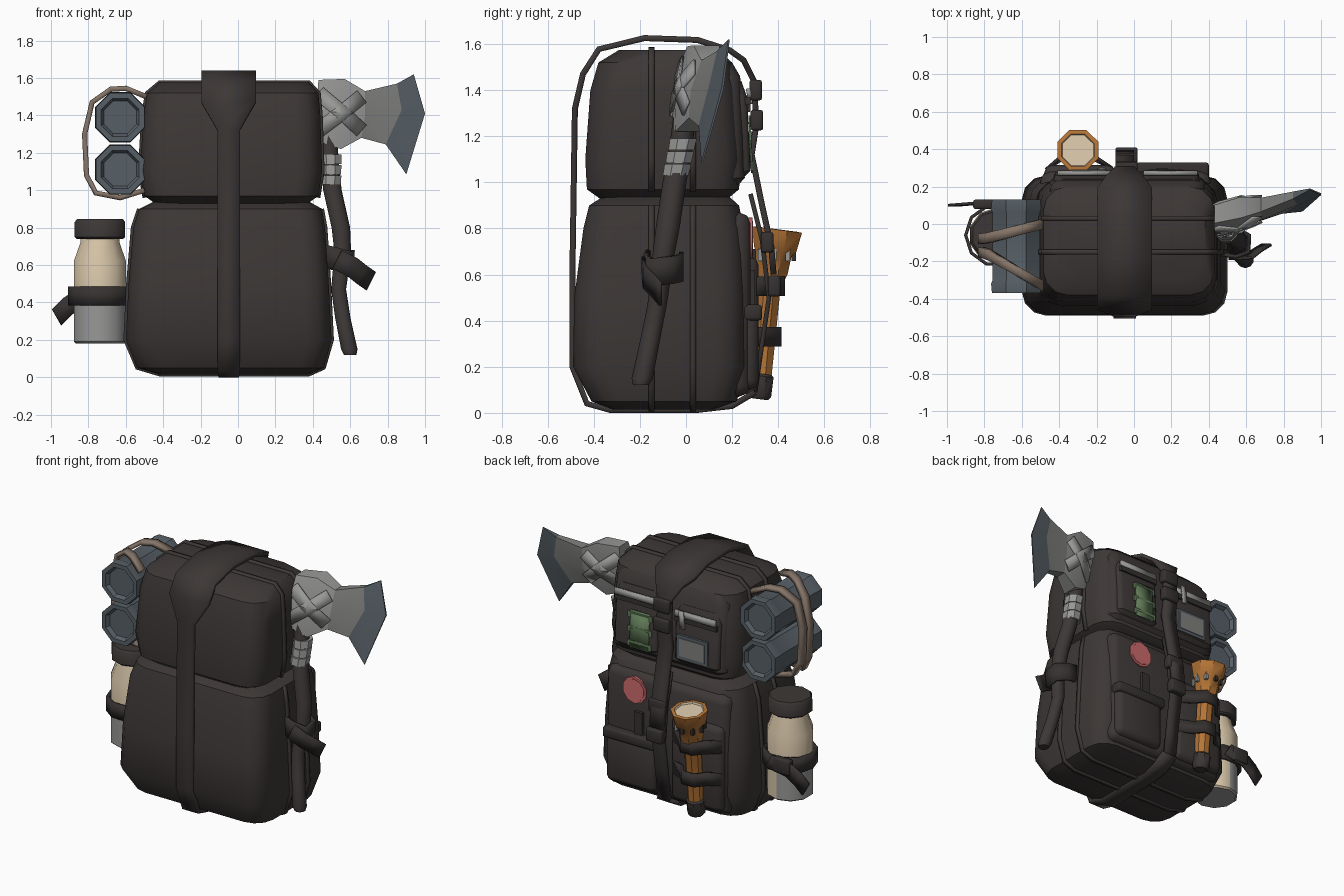
import bpy, bmesh, math
from mathutils import Vector

if "Cube" in bpy.data.objects:
    bpy.data.objects.remove(bpy.data.objects["Cube"])


def material(name, r, g, b):
    m = bpy.data.materials.new(name)
    m.use_nodes = True
    m.diffuse_color = (r, g, b, 1)
    m.node_tree.nodes["Principled BSDF"].inputs["Base Color"].default_value = (r, g, b, 1)
    return m


CLOTH = material("dark cloth", .046, .039, .037)
STRAP = material("dark webbing", .036, .031, .03)
SLATE = material("slate blue", .096, .117, .134)
TAN = material("tan leather", .235, .175, .137)
LIGHT = material("light grey wrap", .315, .315, .31)
GREY = material("steel grey", .215, .215, .21)
ORANGE = material("orange", .47, .18, .038)
CREAM = material("cream", .69, .57, .4)
RED = material("red", .61, .145, .15)
GREEN = material("green", .12, .2, .098)


def finish(name, bm, mats, angle=38):
    bmesh.ops.recalc_face_normals(bm, faces=bm.faces)
    me = bpy.data.meshes.new(name)
    bm.to_mesh(me)
    bm.free()
    for m in mats:
        me.materials.append(m)
    ob = bpy.data.objects.new(name, me)
    bpy.context.collection.objects.link(ob)
    bpy.ops.object.select_all(action='DESELECT')
    ob.select_set(True)
    bpy.context.view_layer.objects.active = ob
    bpy.ops.object.shade_smooth_by_angle(angle=math.radians(angle))
    return ob


def loft(name, rings, mats, bands=None):
    """Skin a list of point rings; bands gives a material slot per band."""
    bm = bmesh.new()
    vs = [[bm.verts.new(p) for p in ring] for ring in rings]
    n = len(vs[0])
    bands = bands or [0] * (len(vs) - 1)
    for a, b, slot in zip(vs, vs[1:], bands):
        for i in range(n):
            j = (i + 1) % n
            bm.faces.new((a[i], a[j], b[j], b[i])).material_index = slot
    bm.faces.new(vs[0]).material_index = bands[0]
    bm.faces.new(vs[-1]).material_index = bands[-1]
    return finish(name, bm, mats)


def tube(name, stations, mats, bands=None, axis=(0, 0, 1), sides=10):
    """Stations are (x, y, z, radius); rings stand square to the axis."""
    w = Vector(axis).normalized()
    u = Vector((1, 0, 0))
    v = w.cross(u).normalized()
    turn = [(i + .5) * math.tau / sides for i in range(sides)]
    rings = [[Vector(s[:3]) + s[3] * (u * math.cos(t) + v * math.sin(t)) for t in turn]
             for s in stations]
    return loft(name, rings, mats, bands)


def soft_bag(name, levels, corner=.13):
    """Levels are (z, x0, x1, y0, y1) rounded rectangles."""
    rings = []
    for z, x0, x1, y0, y1 in levels:
        ring = []
        for k, (cx, cy) in enumerate([(x1 - corner, y1 - corner), (x0 + corner, y1 - corner),
                                      (x0 + corner, y0 + corner), (x1 - corner, y0 + corner)]):
            for step in range(4):
                t = math.radians(90 * k + 30 * step)
                ring.append((cx + corner * math.cos(t), cy + corner * math.sin(t), z))
        rings.append(ring)
    return loft(name, rings, [CLOTH])


def ribbon(name, path, width, mat, axis=(1, 0, 0), thick=.02, closed=False):
    """Flat strap along a path; width is one number or one per point."""
    a = Vector(axis).normalized()
    widths = width if isinstance(width, list) else [width] * len(path)
    bm = bmesh.new()
    rows = [[bm.verts.new(Vector(p) + a * w * s / 2) for s in (-1, 1)]
            for p, w in zip(path, widths)]
    for p, q in zip(rows, rows[1:] + rows[:1] if closed else rows[1:]):
        bm.faces.new((p[0], p[1], q[1], q[0]))
    ob = finish(name, bm, [mat], 25)
    mod = ob.modifiers.new("thickness", 'SOLIDIFY')
    mod.thickness, mod.offset = thick, 0
    return ob


def box(name, x, y, z, mat, bevel=0):
    """Box from (low, high) ranges, optionally bevelled."""
    bm = bmesh.new()
    bmesh.ops.create_cube(bm, size=1)
    for v in bm.verts:
        v.co = [(r[0] + r[1]) / 2 + c * (r[1] - r[0]) for r, c in zip((x, y, z), v.co)]
    if bevel:
        bmesh.ops.bevel(bm, geom=bm.edges[:], offset=bevel, segments=2, affect='EDGES', profile=.5)
    return finish(name, bm, [mat], 50)


# Main bag bodies
soft_bag("lower_bag", [(.015, -.42, .38, -.32, .12), (.05, -.54, .46, -.41, .22),
                       (.2, -.6, .5, -.49, .26), (.5, -.585, .485, -.485, .26),
                       (.8, -.56, .465, -.445, .25), (.9, -.53, .45, -.42, .23),
                       (.945, -.44, .37, -.35, .18)])
soft_bag("upper_bag", [(.92, -.43, .36, -.36, .17), (.97, -.5, .43, -.43, .23),
                       (1.1, -.525, .45, -.437, .24), (1.4, -.505, .44, -.415, .22),
                       (1.52, -.485, .43, -.38, .2), (1.575, -.42, .38, -.29, .14)])

# Raised seams that run over the sides
for i, y in enumerate((-.15, .03)):
    ribbon(f"upper_seam_{i}", [(-.5, y, .96), (-.525, y, 1.1), (-.508, y, 1.4), (-.488, y, 1.52),
           (-.42, y, 1.577), (.38, y, 1.577), (.433, y, 1.52), (.443, y, 1.4),
           (.453, y, 1.1), (.43, y, .96)], .025, CLOTH, (0, 1, 0))
    ribbon(f"lower_seam_{i}", [(.45, y, .9), (.468, y, .8), (.488, y, .5), (.503, y, .2),
           (.46, y, .05), (.38, y, .015), (-.42, y, .015), (-.54, y, .05), (-.603, y, .2),
           (-.588, y, .5), (-.563, y, .8), (-.53, y, .9)], .025, CLOTH, (0, 1, 0))

# Long strap: bottom, front, over the wide top pad, then down the back
strap_yz = [(.3, .09), (.2, .03), (.05, .013), (-.33, .013), (-.43, .04), (-.493, .2),
            (-.493, .6), (-.482, 1.32), (-.447, 1.47), (-.378, 1.578), (-.18, 1.626), (.05, 1.618),
            (.19, 1.573), (.25, 1.53), (.295, 1.44), (.305, 1.25), (.285, 1.12), (.33, .9),
            (.37, .72), (.38, .6)]
ribbon("long_strap", [(-.05, y, z) for y, z in strap_yz],
       [.11] * 4 + [.12] * 4 + [.29] * 5 + [.2] + [.1] * 6, CLOTH, thick=.026)
ribbon("lower_back_strap", [(-.05, y, z) for y, z in
       [(.3, .09), (.33, .3), (.36, .5), (.33, .75), (.28, .95)]], .09, STRAP)
for i, (y, z) in enumerate([(.3, 1.4), (.305, 1.27), (.35, .74), (.38, .55)]):
    box(f"buckle_{i}", (-.1, .02), (y - .025, y + .03), (z - .045, z + .045), STRAP, .012)

# Back pockets, leaning so that they stand out further at the bottom
soft_bag("upper_back_panel", [(.98, -.42, .36, .0, .22), (1.02, -.46, .39, .0, .255),
                              (1.2, -.46, .39, .0, .25), (1.46, -.45, .38, .0, .235),
                              (1.52, -.41, .35, .0, .2)], .06)
box("lower_back_panel", (-.5, .41), (.12, .28), (.07, .87), CLOTH, .05)
for side, x0, x1, z in (("left", .03, .35, 1.37), ("right", -.43, -.1, 1.34)):
    soft_bag(f"upper_pocket_{side}", [(1.02, x0 + .02, x1 - .02, .14, .25),
             (1.05, x0, x1, .14, .28), (z, x0, x1, .14, .265),
             (z + .07, x0 + .02, x1 - .02, .14, .24)], .03)
    ribbon(f"zipper_{side}", [(x0 + .02, .273, z + .018), (x1 - .01, .273, z + .018)],
           .04, LIGHT, (0, -.2, 1), .02)
    box(f"zipper_edge_{side}", (x0 + .01, x1 - .01), (.25, .279), (z - .035, z), STRAP)
box("lower_pocket_right", (-.48, -.1), (.2, .315), (.1, .68), CLOTH, .04)
box("lower_pocket_left", (.02, .39), (.2, .315), (.1, .46), CLOTH, .04)
box("pocket_flap", (.01, .4), (.24, .33), (.4, .47), STRAP, .015)
box("side_loop_strap", (.12, .18), (.24, .3), (.47, .62), STRAP)

# Patches and zipper pull
ribbon("green_patch", [(.15, .275, 1.29), (.15, .287, 1.04)], .14, GREEN, thick=.009)
for i, z in enumerate((1.07, 1.165, 1.26)):
    y = .283 - (z - 1.07) * .05
    box(f"green_patch_tab_{i}", (.06, .24), (y, y + .007), (z - .02, z + .02), GREEN)
box("grey_patch_border", (-.36, -.13), (.27, .286), (1.06, 1.22), SLATE)
box("grey_patch", (-.34, -.15), (.272, .291), (1.08, 1.2), GREY)
ribbon("zipper_pull", [(-.17, .295, 1.39), (-.18, .295, 1.27)], .035, LIGHT, thick=.01)
tube("red_patch", [(.185, .27, .757, .09), (.185, .288, .757, .09), (.185, .288, .757, .075),
                   (.185, .291, .757, .075)], [RED], axis=(0, 1, 0))

# Bed rolls with recessed ends
for i, z in enumerate((1.39, 1.11)):
    tube(f"bed_roll_{i}", [(-.63, y, z, r) for y, r in
         [(-.345, .095), (-.37, .11), (-.37, .14), (-.32, .145), (-.3, .137), (.06, .137),
          (.08, .145), (.13, .14), (.13, .11), (.105, .095)]], [SLATE], axis=(0, 1, 0), sides=8)
loop_xz = [(-.49, 1.5), (-.6, 1.545), (-.68, 1.54), (-.78, 1.47), (-.82, 1.3), (-.81, 1.08),
           (-.76, .985), (-.63, .96), (-.5, 1.0)]
for i, (base, spread) in enumerate([(0, -.08), (-.33, .18)]):
    path = [(x, base + spread * min(1, max(0, -.49 - x) / .31), z) for x, z in loop_xz]
    ribbon(f"roll_strap_{i}", path, .055, TAN, (0, 1, 0), .028)

# Bottle with a two-tone base, and its strap
bx, by = -.738, -.06
bottle = tube("bottle", [(bx, by, z, r) for z, r in
              [(.18, .135), (.19, .147), (.43, .147), (.62, .147), (.72, .11), (.76, .108)]],
              [LIGHT, CREAM], [0, 0, 1, 1, 1])
for face in bottle.data.polygons:
    if face.normal.y > .3 and face.normal.x > -.2:
        face.material_index = 1
tube("bottle_cap", [(bx, by, z, r) for z, r in
     [(.74, .13), (.75, .142), (.83, .142), (.845, .13)]], [CLOTH])
ribbon("bottle_strap", [(bx + .162 * math.cos(k * math.tau / 10),
       by + .162 * math.sin(k * math.tau / 10), .435) for k in range(10)],
       .1, STRAP, (0, 0, 1), .018, True)
box("bottle_strap_anchor", (-.62, -.54), (-.14, .02), (.39, .48), STRAP)
ribbon("bottle_strap_tail", [(-.7, .115, .45), (-.85, .11, .42), (-.91, .105, .38),
       (-.97, .1, .32)], .1, STRAP, (-.5, 0, .87), .015)
box("bottle_buckle", (-.86, -.74), (.08, .13), (.39, .49), STRAP, .012)

# Torch with retaining bands
tx = -.3
tube("torch", [(tx, .315, .06, .045), (tx, .316, .075, .058), (tx, .325, .16, .06),
               (tx, .326, .17, .05), (tx, .36, .55, .055), (tx, .372, .61, .075),
               (tx, .38, .69, .085), (tx, .387, .71, .1), (tx, .395, .795, .118),
               (tx, .395, .797, .095), (tx, .394, .785, .09)],
     [CLOTH, ORANGE, CREAM], [0, 0, 0] + [1] * 6 + [2], (0, .13, 1), 8)
for k in range(8):
    t = k * math.tau / 8
    x, y = tx + .085 * math.cos(t), .382 + .085 * math.sin(t)
    box(f"torch_notch_{k}", (x - .01, x + .01), (y - .01, y + .01), (.66, .71),
        LIGHT if math.cos(t) > .3 else STRAP)
for i, (y, z) in enumerate([(.36, .55), (.345, .33)]):
    ribbon(f"torch_band_{i}", [(-.47, .29, z), (-.39, y, z), (-.34, y + .06, z),
           (-.26, y + .06, z), (-.21, y, z), (-.12, .3, z)], .085, STRAP, (0, 0, 1))

# Axe handle and grip bands
tube("axe_handle", [(.48, 0, 1.32, .05), (.495, -.03, 1.1, .05), (.505, -.05, 1, .052),
     (.55, -.08, .8, .052), (.56, -.1, .67, .047), (.538, -.125, .47, .042),
     (.56, -.155, .32, .043), (.595, -.19, .15, .046), (.6, -.195, .12, .035)], [CLOTH])
for i, z in enumerate((1.03, 1.085, 1.14)):
    tube(f"grip_band_{i}", [(.493 + i * .002, -.045 + i * .012, z, .06),
         (.495, -.035 + i * .012, z + .05, .063)], [LIGHT], sides=8)


# Axe head: columns of (x, z) top/middle/bottom points with a half thickness
def head_y(x, z):
    return .02 + (x - .45) * .25 + (z - 1.4) * .2


columns = [([(.43, 1.59), (.42, 1.43), (.43, 1.26)], .075),
           ([(.57, 1.595), (.55, 1.4), (.55, 1.22)], .087),
           ([(.68, 1.53), (.68, 1.4), (.66, 1.28)], .057),
           ([(.85, 1.57), (.875, 1.43), (.79, 1.245)], .03),
           ([(.94, 1.62), (1, 1.41), (.9, 1.085)], .005)]
rings = []
for pts, t in columns:
    shape = (.65, 1, .65)
    front = [(x, head_y(x, z) - t * k, z) for (x, z), k in zip(pts, shape)]
    back = [(x, head_y(x, z) + t * k, z) for (x, z), k in zip(pts, shape)]
    rings.append(front + back[::-1])
loft("axe_head", rings, [LIGHT, GREY, SLATE], [0, 0, 1, 2])
for side in (-1, 1):
    for i, (za, zb) in enumerate([(1.52, 1.32), (1.32, 1.5)]):
        path = [(x, head_y(x, z) + side * t, z) for x, z, t in
                [(.43, za, .065), (.55, (za + zb) / 2, .088), (.66, zb, .057)]]
        rise = zb - za
        ribbon(f"head_wrap_{i}_{side}", path, .08, LIGHT,
               (rise, .25 * rise - .046, -.23), .012)

# Strap that holds the axe handle
ribbon("axe_strap", [(.46, -.02, .64), (.54, -.02, .63), (.61, -.06, .62), (.61, -.15, .61),
       (.54, -.175, .63), (.46, -.16, .65)], .12, STRAP, (.1, 0, 1))
ribbon("axe_strap_tail", [(.53, -.185, .63), (.61, -.18, .59), (.66, -.14, .55),
       (.71, -.11, .515)], .11, STRAP, (.45, 0, .89), .015)
